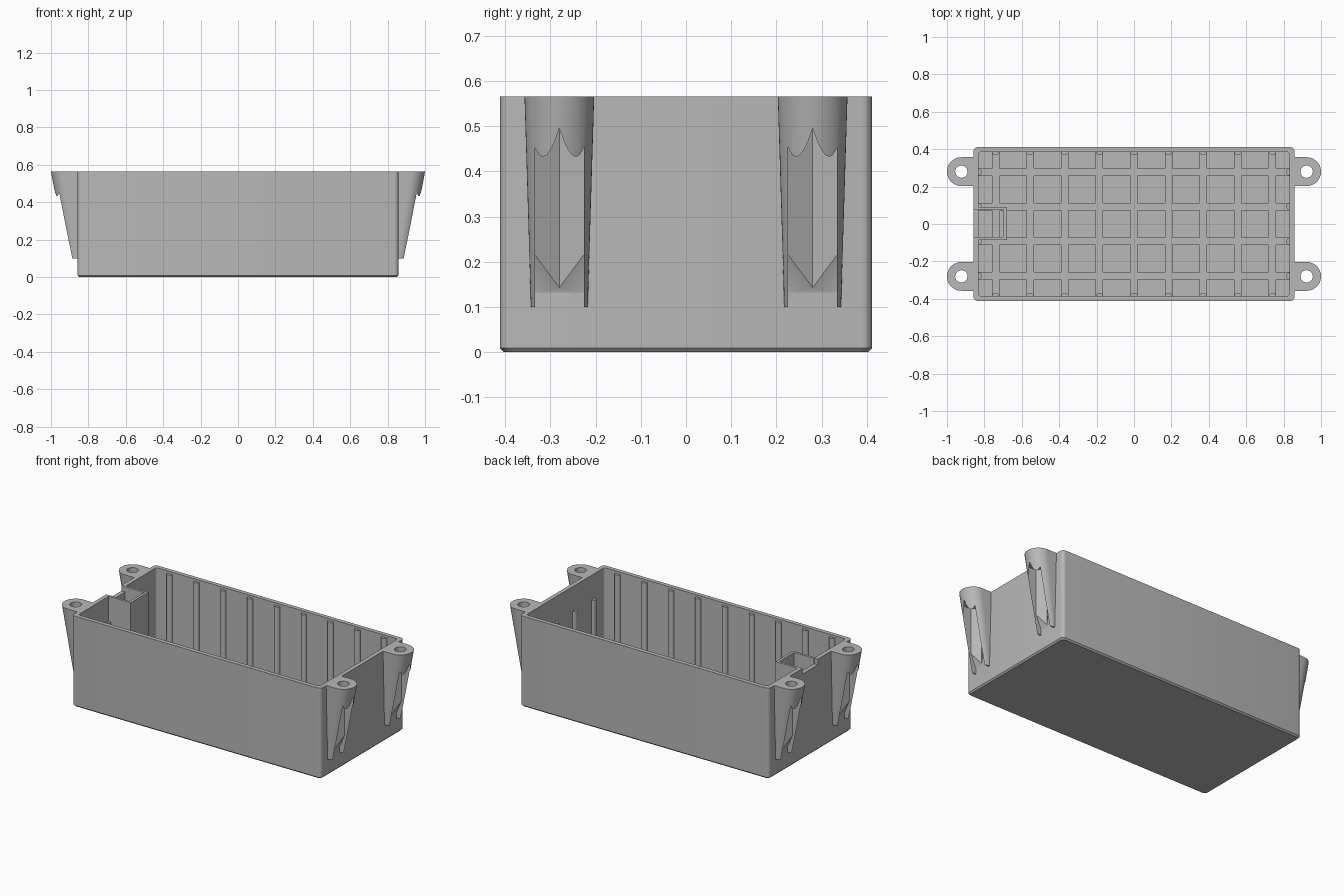
import bpy, bmesh, math

if "Cube" in bpy.data.objects:
    bpy.data.objects.remove(bpy.data.objects["Cube"], do_unlink=True)

gray = bpy.data.materials.new("plain_gray")
gray.use_nodes = True
color = (0.48, 0.48, 0.48, 1)
gray.diffuse_color = color
gray.node_tree.nodes["Principled BSDF"].inputs["Base Color"].default_value = color

TOP = 0.565
FLOOR = 0.03
IN_X, IN_Y = 0.832, 0.385
PITCH = 0.185


def finish(name, bm):
    bmesh.ops.recalc_face_normals(bm, faces=bm.faces)
    mesh = bpy.data.meshes.new(name)
    bm.to_mesh(mesh)
    bm.free()
    mesh.materials.append(gray)
    ob = bpy.data.objects.new(name, mesh)
    bpy.context.collection.objects.link(ob)
    return ob


def add_box(bm, x0, x1, y0, y1, z0, z1):
    verts = bmesh.ops.create_cube(bm, size=1)["verts"]
    for v in verts:
        v.co.x = x1 if v.co.x > 0 else x0
        v.co.y = y1 if v.co.y > 0 else y0
        v.co.z = z1 if v.co.z > 0 else z0


def box(name, *limits):
    bm = bmesh.new()
    add_box(bm, *limits)
    return finish(name, bm)


def loft(name, rings):
    """Close a solid between matching rings of points."""
    bm = bmesh.new()
    loops = [[bm.verts.new(p) for p in ring] for ring in rings]
    n = len(loops[0])
    for a, b in zip(loops, loops[1:]):
        for i in range(n):
            j = (i + 1) % n
            bm.faces.new((a[i], a[j], b[j], b[i]))
    bm.faces.new(loops[0])
    bm.faces.new(loops[-1])
    return finish(name, bm)


def rounded_ring(hx, hy, r, z, steps=6):
    ring = []
    for k, (sx, sy) in enumerate(((1, 1), (-1, 1), (-1, -1), (1, -1))):
        for i in range(steps + 1):
            a = (k + i / steps) * math.pi / 2
            ring.append((sx * (hx - r) + r * math.cos(a), sy * (hy - r) + r * math.sin(a), z))
    return ring


def circle_ring(cx, cy, r, z, n):
    return [(cx + r * math.cos(math.tau * i / n), cy + r * math.sin(math.tau * i / n), z)
            for i in range(n)]


def activate(ob):
    bpy.ops.object.select_all(action='DESELECT')
    bpy.context.view_layer.objects.active = ob
    ob.select_set(True)


def cut(ob, cutter):
    cutter.hide_render = True
    mod = ob.modifiers.new("cut", 'BOOLEAN')
    mod.operation = 'DIFFERENCE'
    mod.solver = 'EXACT'
    mod.object = cutter
    activate(ob)
    bpy.ops.object.modifier_apply(modifier=mod.name)
    bpy.data.objects.remove(cutter, do_unlink=True)


def smooth(ob):
    activate(ob)
    bpy.ops.object.shade_smooth_by_angle(angle=math.radians(32))


# Open tray with softened corners and bottom edge
tray = loft("tray", [
    rounded_ring(0.85, 0.402, 0.02, 0),
    rounded_ring(0.858, 0.411, 0.022, 0.009),
    rounded_ring(0.858, 0.411, 0.022, TOP)])
cut(tray, loft("cavity", [rounded_ring(IN_X, IN_Y, 0.015, z) for z in (FLOOR, 0.7)]))
# Notch in the end wall beside the guide box
cut(tray, box("notch", -0.9, -0.82, -0.072, 0.077, 0.53, 0.7))
smooth(tray)

# Grid of low ribs on the floor
bm = bmesh.new()
low, high = FLOOR - 0.005, FLOOR + 0.02
for i in range(-4, 5):
    add_box(bm, i * PITCH - 0.02, i * PITCH + 0.02, -IN_Y, IN_Y, low, high)
for i in range(4):
    y = (i - 1.5) * PITCH
    add_box(bm, -IN_X, IN_X, y - 0.02, y + 0.02, low, high - 0.0005)
finish("floor_ribs", bm)

# Half-round ribs on the side and end walls
for i in range(-4, 5):
    for side in (-1, 1):
        smooth(loft("side_wall_rib", [
            circle_ring(i * PITCH, side * (IN_Y + 0.003), 0.02, z, 16) for z in (low, 0.55)]))
for i in range(4):
    for side in (-1, 1):
        smooth(loft("end_wall_rib", [
            circle_ring(side * (IN_X + 0.003), (i - 1.5) * PITCH, 0.02, z, 16)
            for z in (low, 0.41)]))

# Guide box inside one end
guide = box("guide_box", -0.835, -0.68, -0.085, 0.09, low, TOP)
cut(guide, box("guide_hole", -0.9, -0.697, -0.07, 0.075, 0, 0.7))

# Mounting ears: tapered lugs with a screw hole and hexagonal pocket
EAR_X, EAR_Y = 0.923, 0.28


def ear_ring(z):
    t = (TOP - z) / (TOP - 0.14)
    cx, r = EAR_X - 0.063 * t, 0.077 - 0.013 * t
    arc = [math.pi * (i / 24 - 0.5) for i in range(25)]
    ring = [(cx + r * math.cos(a), EAR_Y + r * math.sin(a), z) for a in arc]
    return ring + [(0.84, EAR_Y + r, z), (0.84, EAR_Y - r, z)]


ear = loft("mounting_ears", [ear_ring(z) for z in (0.1, TOP)])
cut(ear, loft("hex_pocket", [circle_ring(EAR_X + 0.002, EAR_Y, 0.0625, z, 6) for z in (0, 0.5)]))
cut(ear, loft("screw_hole", [circle_ring(EAR_X, EAR_Y, 0.033, z, 32) for z in (0.4, 0.7)]))
slope = ((0.857, 0.13), (0.9, 0.23), (0.98, 0.23), (0.98, 0.05), (0.857, 0.05))
cut(ear, loft("slope_cut", [[(x, EAR_Y + s * 0.0541, z) for x, z in slope] for s in (-1, 1)]))
mirror = ear.modifiers.new("mirror", 'MIRROR')
mirror.use_axis = (True, True, False)
mirror.use_mirror_merge = False
activate(ear)
bpy.ops.object.modifier_apply(modifier=mirror.name)
smooth(ear)
